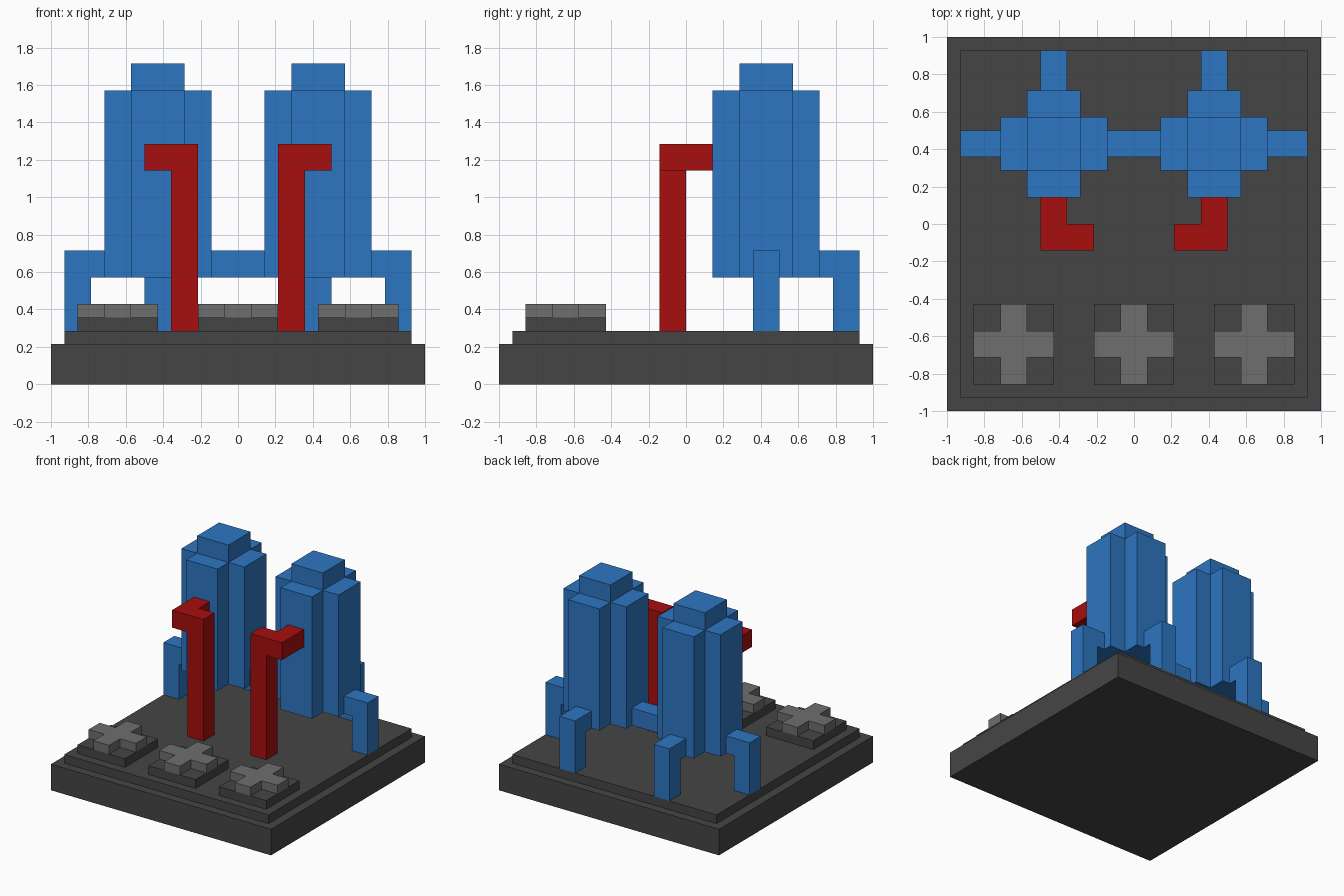
import bpy, bmesh
from math import pi
from mathutils import Matrix, Vector

if "Cube" in bpy.data.objects:
    bpy.data.objects.remove(bpy.data.objects["Cube"], do_unlink=True)

U = 1 / 14  # one grid block


def material(name, rgb):
    # display values (0-255) to linear
    lin = [((c / 255 + 0.055) / 1.055) ** 2.4 for c in rgb]
    m = bpy.data.materials.new(name)
    m.use_nodes = True
    m.diffuse_color = (*lin, 1)
    m.node_tree.nodes["Principled BSDF"].inputs["Base Color"].default_value = (*lin, 1)
    return m


DARK = material("dark_grey", (69, 69, 69))
LIGHT = material("light_grey", (110, 110, 110))
BLUE = material("blue", (45, 118, 194))
RED = material("red", (168, 14, 14))


def prism(name, points, push, mat, loc=(0, 0, 0), matrix=None):
    """Extrude a flat outline along push; all measures in blocks."""
    bm = bmesh.new()
    face = bm.faces.new([bm.verts.new(p) for p in points])
    ext = bmesh.ops.extrude_face_region(bm, geom=[face], use_keep_orig=True)
    bmesh.ops.translate(bm, vec=Vector(push),
                        verts=[g for g in ext["geom"] if isinstance(g, bmesh.types.BMVert)])
    if matrix:
        bm.transform(matrix)
    bm.transform(Matrix.Scale(U, 4))
    bmesh.ops.recalc_face_normals(bm, faces=bm.faces)
    me = bpy.data.meshes.new(name)
    bm.to_mesh(me)
    bm.free()
    me.materials.append(mat)
    ob = bpy.data.objects.new(name, me)
    ob.location = Vector(loc) * U
    bpy.context.collection.objects.link(ob)
    return ob


def block(name, size, loc, mat):
    """Box centred on loc in x and y, rising from loc z."""
    x, y, h = size[0] / 2, size[1] / 2, size[2]
    return prism(name, [(-x, -y, 0), (x, -y, 0), (x, y, 0), (-x, y, 0)], (0, 0, h), mat, loc)


def cross(name, reach, half, height, loc, mat):
    """Plus-shaped column."""
    r, h = reach, half
    pts = [(r, -h), (r, h), (h, h), (h, r), (-h, r), (-h, h),
           (-r, h), (-r, -h), (-h, -h), (-h, -r), (h, -r), (h, -h)]
    return prism(name, [(x, y, 0) for x, y in pts], (0, 0, height), mat, loc)


# Stepped base
block("base_slab", (28, 28, 3), (0, 0, 0), DARK)
block("base_step", (26, 26, 1), (0, 0, 3), DARK)

# Row of pedestals with cross-shaped tops along the front
for side, x in (("right", -9), ("middle", 0), ("left", 9)):
    block(f"{side}_pedestal", (6, 6, 1), (x, -9, 4), DARK)
    cross(f"{side}_pedestal_cross", 3, 1, 1, (x, -9, 5), LIGHT)

# Two towers, each with elbow legs and a red pipe in front
LEG = [(4, 8), (4, 10), (7, 10), (7, 4), (5, 4), (5, 8)]  # distance from tower, height
for side, s in (("right", -1), ("left", 1)):
    cross(f"{side}_tower", 4, 2, 14, (6 * s, 6, 8), BLUE)
    block(f"{side}_tower_cap", (4, 4, 2), (6 * s, 6, 22), BLUE)
    for part, angle in (("outer", 0 if s > 0 else pi), ("back", pi / 2)):
        prism(f"{side}_{part}_leg", [(r, -1, z) for r, z in LEG], (0, 2, 0), BLUE,
              (6 * s, 6, 0), Matrix.Rotation(angle, 4, "Z"))

    block(f"{side}_pipe_column", (2, 2, 12), (4 * s, -1, 4), RED)
    elbow = [(3, -2), (7, -2), (7, 2), (5, 2), (5, 0), (3, 0)]
    prism(f"{side}_pipe_elbow", [(x * s, y, 16) for x, y in elbow], (0, 0, 2), RED)

# Bridge joining the towers
block("tower_bridge", (4, 2, 2), (0, 6, 8), BLUE)
